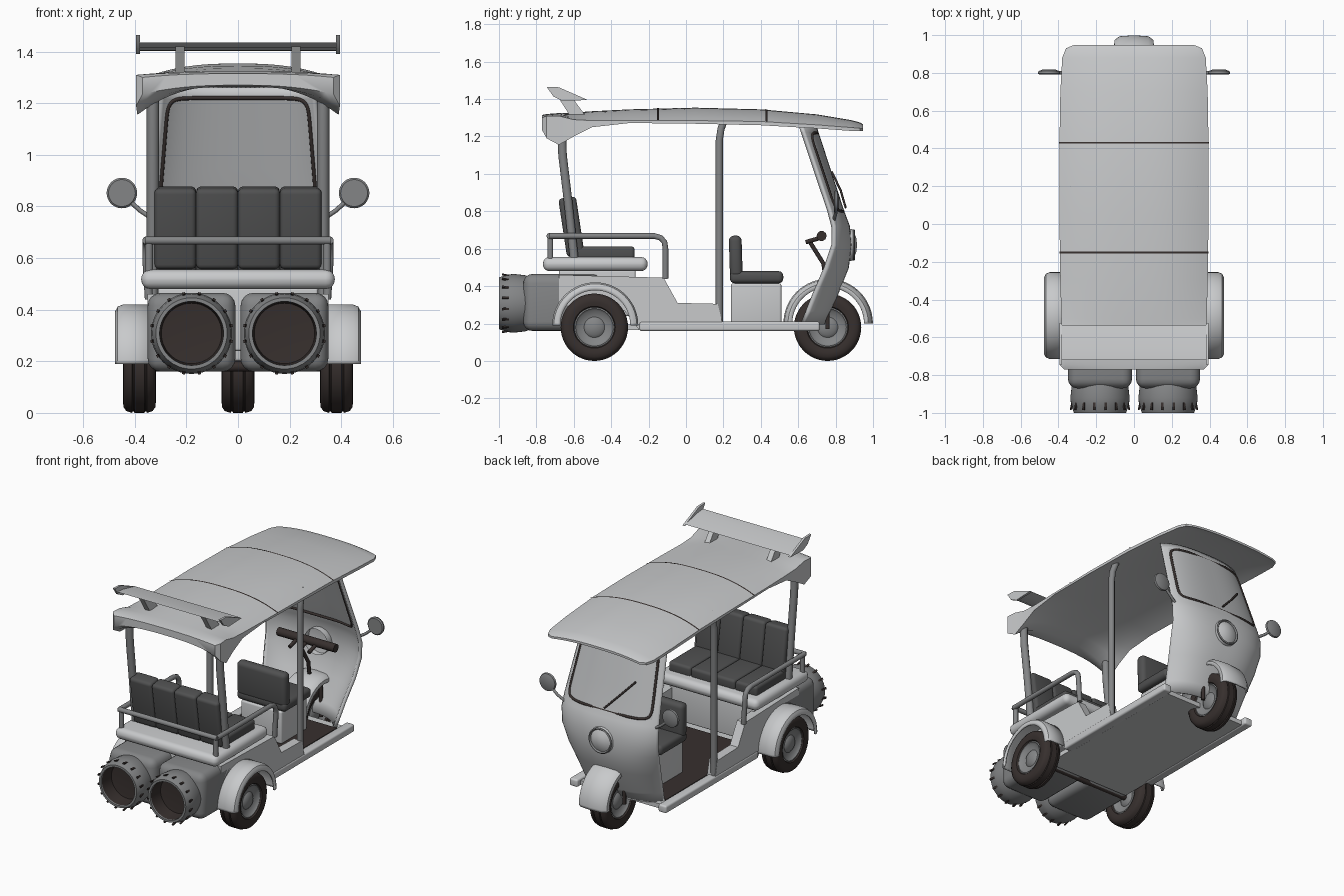
import bpy, bmesh, math
from mathutils import Vector

cube = bpy.data.objects.get("Cube")
if cube:
    bpy.data.objects.remove(cube)


def material(name, r, g, b):
    m = bpy.data.materials.new(name)
    m.use_nodes = True
    m.diffuse_color = (r, g, b, 1)
    m.node_tree.nodes["Principled BSDF"].inputs["Base Color"].default_value = (r, g, b, 1)
    return m


BODY = material("body light grey", .58, .59, .6)
GLASS = material("window grey", .5, .51, .52)
METAL = material("metal grey", .23, .235, .24)
SEAT = material("seat charcoal", .08, .081, .082)
DARK = material("rubber brown", .038, .029, .027)


def finish(obj, mats, angle=40):
    for m in mats:
        obj.data.materials.append(m)
    bpy.ops.object.select_all(action="DESELECT")
    obj.select_set(True)
    bpy.context.view_layer.objects.active = obj
    bpy.ops.object.shade_smooth_by_angle(angle=math.radians(angle))
    return obj


def from_bmesh(name, bm, *mats):
    bmesh.ops.recalc_face_normals(bm, faces=bm.faces)
    mesh = bpy.data.meshes.new(name)
    bm.to_mesh(mesh)
    bm.free()
    obj = bpy.data.objects.new(name, mesh)
    bpy.context.collection.objects.link(obj)
    return finish(obj, mats)


def box(name, lo, hi, mat, bevel=0, tilt=0):
    lo, hi = Vector(lo), Vector(hi)
    bm = bmesh.new()
    bmesh.ops.create_cube(bm, size=1)
    bmesh.ops.scale(bm, vec=hi - lo, verts=bm.verts)
    if bevel:
        bmesh.ops.bevel(bm, geom=bm.edges[:], offset=bevel, segments=4, profile=.5, affect="EDGES")
    obj = from_bmesh(name, bm, mat)
    obj.location = (lo + hi) / 2
    obj.rotation_euler.x = tilt
    return obj


def prism(name, outline, x0, x1, mat):
    """Extrude a side outline of (y, z) points across x."""
    bm = bmesh.new()
    face = bm.faces.new([bm.verts.new((x0, y, z)) for y, z in outline])
    out = bmesh.ops.extrude_face_region(bm, geom=[face])["geom"]
    bmesh.ops.translate(bm, vec=(x1 - x0, 0, 0),
                        verts=[v for v in out if isinstance(v, bmesh.types.BMVert)])
    return from_bmesh(name, bm, mat)


def grid(name, rows, mats, closed=False, caps=False, thick=0, rule=None):
    """Skin rows of points with quads."""
    bm = bmesh.new()
    vs = [[bm.verts.new(p) for p in row] for row in rows]
    n = len(vs[0])
    for a, b in zip(vs, vs[1:]):
        for i in range(n if closed else n - 1):
            j = (i + 1) % n
            f = bm.faces.new((a[i], a[j], b[j], b[i]))
            if rule:
                f.material_index = rule(f.calc_center_median())
    if caps:
        bm.faces.new(vs[0])
        bm.faces.new(vs[-1])
    bmesh.ops.remove_doubles(bm, verts=bm.verts, dist=.0001)
    obj = from_bmesh(name, bm, *mats)
    if thick:
        mod = obj.modifiers.new("thickness", "SOLIDIFY")
        mod.thickness, mod.offset = thick, 0
    return obj


def lathe(name, profile, centre, mat, axis="X", sweep=360, thick=0):
    """Turn (along, radius) points around the x or y axis."""
    rows = []
    for k in range(49):
        a = math.radians(sweep) * k / 48
        c, s = math.cos(a), math.sin(a)
        rows.append([(h, r * c, r * s) if axis == "X" else (r * c, h, r * s) for h, r in profile])
    obj = grid(name, rows, [mat], thick=thick)
    obj.location = centre
    return obj


def tube(name, pts, r, mat, cyclic=False):
    cu = bpy.data.curves.new(name, "CURVE")
    cu.dimensions = "3D"
    cu.bevel_depth, cu.bevel_resolution, cu.use_fill_caps = r, 3, True
    sp = cu.splines.new("POLY")
    sp.points.add(len(pts) - 1)
    for p, q in zip(sp.points, pts):
        p.co = (*q, 1)
    sp.use_cyclic_u = cyclic
    obj = bpy.data.objects.new(name, cu)
    bpy.context.collection.objects.link(obj)
    bpy.ops.object.select_all(action="DESELECT")
    obj.select_set(True)
    bpy.context.view_layer.objects.active = obj
    bpy.ops.object.convert(target="MESH")
    obj = bpy.context.view_layer.objects.active
    obj.data.materials.clear()
    return finish(obj, [mat], 50)


def interp(table, key):
    for a, b in zip(table, table[1:]):
        if min(a[0], b[0]) <= key <= max(a[0], b[0]):
            f = (key - a[0]) / (b[0] - a[0])
            return [p + (q - p) * f for p, q in zip(a, b)]


# Roof stations: y, half width, top centre, top side, underside side, underside centre
ROOF = [(-.77, .37, 1.315, 1.3, 1.235, 1.27), (-.745, .395, 1.32, 1.31, 1.19, 1.265),
        (-.68, .39, 1.325, 1.31, 1.155, 1.27), (-.6, .385, 1.328, 1.29, 1.2, 1.285),
        (-.5, .385, 1.335, 1.285, 1.25, 1.3), (-.3, .39, 1.345, 1.285, 1.272, 1.32),
        (.05, .395, 1.354, 1.285, 1.268, 1.33), (.4, .395, 1.345, 1.28, 1.26, 1.32),
        (.7, .39, 1.318, 1.262, 1.243, 1.293), (.88, .38, 1.288, 1.248, 1.23, 1.265),
        (.93, .36, 1.275, 1.244, 1.228, 1.255), (.947, .32, 1.265, 1.243, 1.23, 1.25)]


def roof_ring(y, lift=0):
    y, w, top, side, low, under = interp(ROOF, y)
    ts = [i / 12 for i in range(-12, 13)]
    upper = [((w + lift) * t, y, top + lift + (side - top) * abs(t) ** 2.6) for t in ts]
    lower = [(w * t, y, under + (low - under) * abs(t) ** 2.6) for t in reversed(ts)]
    return upper + ([] if lift else lower)


grid("roof", [roof_ring(s[0]) for s in ROOF], [BODY], closed=True, caps=True)
for y in (-.15, .43):
    grid("roof_seam", [roof_ring(y - .005, .003), roof_ring(y + .005, .003)], [DARK])

# Spoiler
prism("spoiler_wing", [(-.72, 1.435), (-.66, 1.43), (-.535, 1.402), (-.6, 1.405), (-.68, 1.415)], -.385, .385, BODY)
for s in (-1, 1):
    prism("spoiler_end_plate", [(-.745, 1.465), (-.68, 1.463), (-.525, 1.395), (-.66, 1.39), (-.71, 1.415)],
          s * .38, s * .395, BODY)
    prism("spoiler_strut", [(-.69, 1.42), (-.61, 1.41), (-.54, 1.315), (-.62, 1.31)], s * .208, s * .243, BODY)

# Nose and windshield rows: z, half width, y at centre, y at side
NOSE = [(1.26, .3, .685, .61), (.8, .342, .835, .765), (.72, .348, .865, .785), (.62, .345, .875, .785),
        (.5, .33, .86, .745), (.35, .3, .8, .68), (.2, .275, .73, .62)]


def nose_point(t, z, out=0):
    z, w, front, side = interp(NOSE, z)
    return (w * math.sin(t * math.pi / 2) * .35 + w * t * .65, front + out + (side - front) * abs(t) ** 2.5, z)


def window_rule(c):
    edge = abs(nose_point(.85, c.z)[0])
    return 1 if .8 < c.z < 1.22 and abs(c.x) < edge else 0


levels = [1.26, 1.22, 1.1, .95, .8, .76, .72, .67, .62, .56, .5, .42, .35, .27, .2]
grid("nose_panel", [[nose_point(i / 20, z) for i in range(-20, 21)] for z in levels],
     [BODY, GLASS], thick=.022, rule=window_rule)


def squared(v):
    return math.copysign(abs(v) ** .22, v)


angles = [2 * math.pi * (k + .5) / 80 for k in range(80)]
for out in (.012, -.012):
    tube("window_gasket", [nose_point(.85 * squared(math.cos(a)), 1.01 + .21 * squared(math.sin(a)), out)
                           for a in angles], .008, DARK, True)
tube("wiper", [nose_point(0, .82, .025), nose_point(-.22, .91, .03), nose_point(-.48, 1.01, .025)], .006, DARK)
lathe("headlight", [(-.05, .085), (.02, .085), (.035, .078), (.03, .07), (.045, .04), (.05, 0)],
      (0, .865, .62), BODY, "Y")
lathe("headlight_ring", [(.03, .07), (.039, .077), (.034, .084), (.028, .082)], (0, .865, .62), METAL, "Y")

# Wheels
TREAD = [(.6, .1), (.92, .112), (1, .135), (.96, .158), (.8, .173), (.45, .18), (.4, .174), (.34, .174), (.3, .18)]
TREAD += [(-h, r) for h, r in reversed(TREAD)]
HUB = [(.75, .112), (.82, .1), (.62, .09), (.5, .055), (.7, .04), (.75, 0)]
HUB += [(-h, r) for h, r in reversed(HUB)]
for name, x, y in (("left", .382, -.49), ("right", -.382, -.49), ("nose", 0, .757)):
    lathe(name + "_tyre", [(h * .064, r) for h, r in TREAD], (x, y, .18), DARK)
    lathe(name + "_hub", [(h * .064, r) for h, r in HUB], (x, y, .18), METAL)

# Mudguards
for s in (-1, 1):
    lathe("rear_mudguard", [(s * x, r) for x, r in ((.31, .225), (.445, .225), (.463, .218), (.471, .203), (.471, .187))],
          (0, -.485, .19), BODY, sweep=180, thick=.01)
    tube("fork_leg", [(s * .078, .757, .17), (s * .078, .757, .4)], .012, DARK)
lathe("nose_mudguard", [(-.1, .192), (-.098, .212), (-.075, .229), (0, .234), (.075, .229), (.098, .212), (.1, .192)],
      (0, .76, .2), BODY, sweep=180, thick=.01)
tube("axle", [(-.37, -.49, .18), (.37, -.49, .18)], .02, DARK)

# Floor, sills and tub
box("floor", (-.31, -.45, .165), (.31, .68, .195), BODY)
box("floor_mat", (-.29, -.3, .195), (.29, .62, .203), DARK)
box("tub", (-.31, -.68, .24), (.31, -.27, .485), BODY, .01)
box("deck", (-.375, -.765, .48), (.375, -.205, .555), BODY, .035)
for s in (-1, 1):
    box("sill", (s * .325 - .03, -.25, .16), (s * .325 + .03, .715, .21), BODY, .012)
    prism("side_panel", [(-.68, .46), (-.12, .445), (-.045, .31), (.17, .305), (.195, .2), (.195, .165),
                         (-.25, .165), (-.33, .27), (-.68, .3)], s * .29, s * .35, BODY)

# Jet engines
for s in (-1, 1):
    c = (s * .18, 0, .308)
    box("jet_housing", (s * .18 - .17, -.87, .16), (s * .18 + .17, -.45, .465), METAL, .05)
    lathe("jet_nozzle", [(-.8, .13), (-.86, .15), (-.92, .157), (-.96, .153), (-1, .138), (-1, .124),
                         (-.95, .122), (-.88, .115)], c, METAL, "Y")
    lathe("jet_throat", [(-.995, .124), (-.9, .117), (-.89, 0)], c, DARK, "Y")
    for k in range(16):
        a = 2 * math.pi * (k + .5) / 16
        slot = box("jet_slot", (-.006, -.985, -.004), (.006, -.915, .004), DARK)
        slot.location = (c[0] + .151 * math.cos(a), -.95, c[2] + .151 * math.sin(a))
        slot.rotation_euler = (-.2, math.pi / 2 - a, 0)

# Passenger bench in four padded sections
for i in range(4):
    x = -.324 + i * .162
    box("bench_cushion", (x, -.62, .54), (x + .162, -.275, .612), SEAT, .018)
    box("bench_back", (x, -.66, .56), (x + .162, -.565, .875), SEAT, .02, .15)

# Driver seat
box("driver_seat_base", (-.15, .24, .2), (.15, .51, .415), BODY, .012)
box("driver_cushion", (-.18, .235, .415), (.18, .52, .48), SEAT, .025)
box("driver_back", (-.18, .232, .445), (.18, .3, .67), SEAT, .028, .03)

# Posts, rails and mirrors
for s in (-1, 1):
    tube("rear_post", [(s * .33, -.595, .52), (s * .33, -.63, .85), (s * .33, -.66, 1.1), (s * .33, -.665, 1.24)], .024, METAL)
    tube("middle_post", [(s * .33, .178, .2), (s * .33, .178, 1.18), (s * .33, .187, 1.24), (s * .32, .21, 1.3)], .02, METAL)
    tube("side_rail", [(s * .355, -.73, .668), (s * .355, -.17, .668), (s * .355, -.135, .658),
                       (s * .355, -.115, .635), (s * .355, -.11, .6), (s * .345, -.11, .44)], .016, METAL)
    tube("rail_post", [(s * .345, -.725, .52), (s * .345, -.725, .668)], .016, METAL)
    tube("mirror_arm", [(s * .335, .79, .755), (s * .38, .8, .785), (s * .43, .802, .83)], .009, METAL)
    lathe("mirror", [(-.012, 0), (-.012, .052), (-.006, .059), (.006, .056), (.014, .035), (.016, 0)],
          (s * .45, .803, .852), METAL, "Y")
tube("rear_rail", [(-.36, -.73, .668), (.36, -.73, .668)], .016, METAL)

# Steering bar and controls
tube("steering_bar", [(-.21, .725, .668), (.21, .725, .668)], .027, DARK)
tube("steering_column", [(0, .66, .64), (0, .735, .52), (0, .757, .36)], .012, DARK)
for x in (-.07, 0, .07):
    tube("control_lever", [(x, .725, .66), (x, .64, .635)], .012, DARK)
